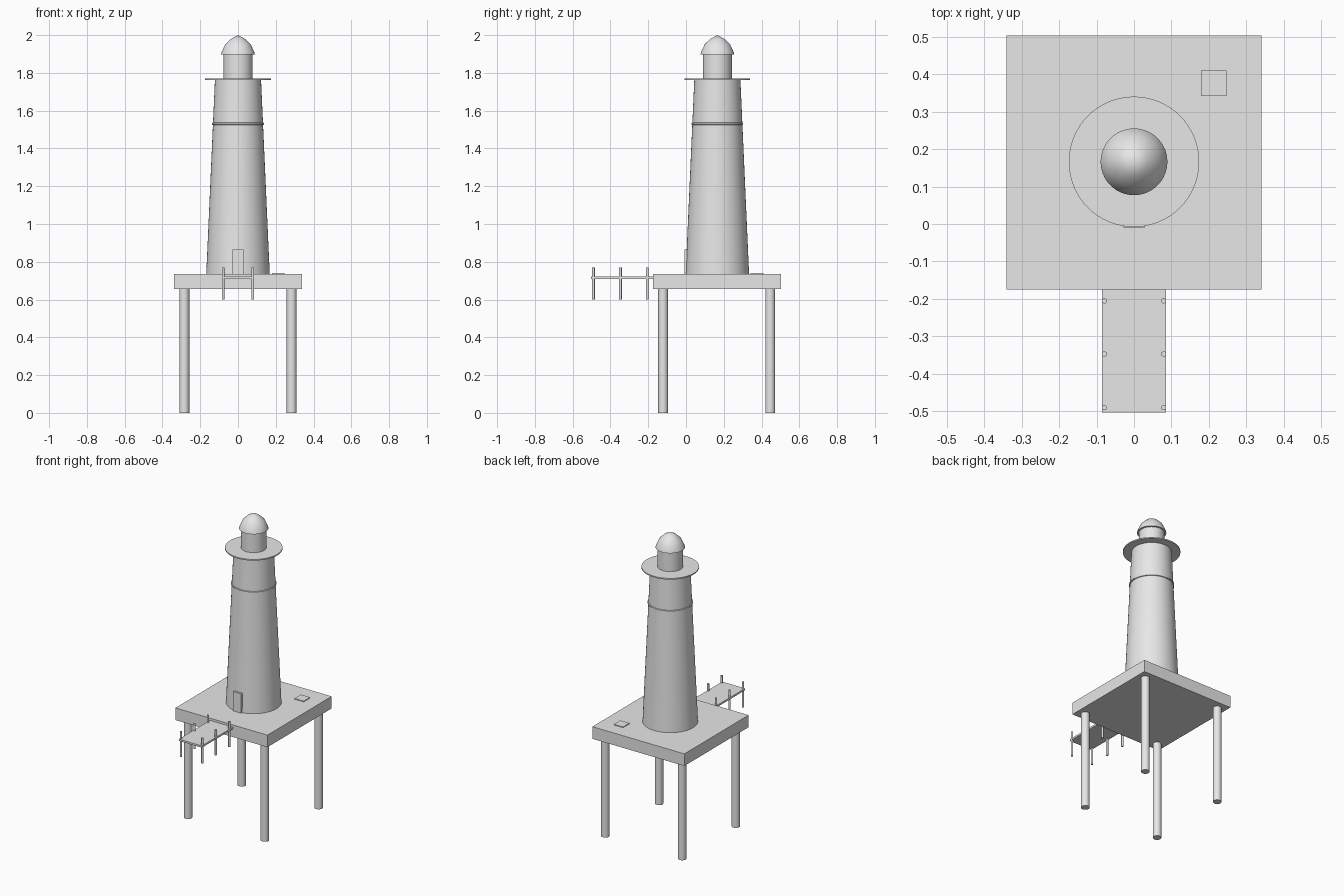
import bpy, bmesh, math

if "Cube" in bpy.data.objects:
    bpy.data.objects.remove(bpy.data.objects["Cube"])

grey = bpy.data.materials.new("light_grey")
grey.diffuse_color = (0.8, 0.8, 0.8, 1)
grey.use_nodes = True
grey.node_tree.nodes["Principled BSDF"].inputs["Base Color"].default_value = grey.diffuse_color
TY = 0.166  # tower axis


def finish(name, bm, smooth=False):
    bmesh.ops.recalc_face_normals(bm, faces=bm.faces)
    me = bpy.data.meshes.new(name)
    bm.to_mesh(me)
    bm.free()
    me.materials.append(grey)
    ob = bpy.data.objects.new(name, me)
    bpy.context.collection.objects.link(ob)
    if smooth:
        bpy.ops.object.select_all(action='DESELECT')
        ob.select_set(True)
        bpy.context.view_layer.objects.active = ob
        bpy.ops.object.shade_smooth_by_angle(angle=math.radians(35))
    return ob


def box(name, x0, x1, y0, y1, z0, z1):
    bm = bmesh.new()
    bmesh.ops.create_cube(bm, size=1)
    for v in bm.verts:
        v.co = (x1 if v.co.x > 0 else x0,
                y1 if v.co.y > 0 else y0,
                z1 if v.co.z > 0 else z0)
    return finish(name, bm)


def lathe(name, x, y, profile, n=64):
    """Closed solid of revolution from (radius, z) points, bottom to top."""
    bm = bmesh.new()
    rings = []
    for r, z in profile:
        if r == 0:
            rings.append([bm.verts.new((x, y, z))] * n)
        else:
            rings.append([bm.verts.new((x + r * math.cos(2 * math.pi * i / n),
                                        y + r * math.sin(2 * math.pi * i / n), z))
                          for i in range(n)])
    for a, b in zip(rings, rings[1:]):
        for i in range(n):
            j = (i + 1) % n
            vs = list(dict.fromkeys([a[i], a[j], b[j], b[i]]))
            bm.faces.new(vs)
    for ring in (rings[0], rings[-1]):
        if ring[0] is not ring[1]:
            bm.faces.new(ring)
    return finish(name, bm, True)


# Platform on four round piles
box("platform", -0.34, 0.34, -0.175, 0.503, 0.655, 0.736)
for sx in (-1, 1):
    for label, y in (("front", -0.121), ("back", 0.446)):
        side = "left" if sx < 0 else "right"
        lathe(f"{label}_{side}_pile", sx * 0.284, y, [(0.026, 0), (0.026, 0.657)], 32)

# Tapered tower with a band, gallery, lantern room and dome
lathe("tower", 0, TY, [(0.168, 0.735), (0.122, 1.765)])
lathe("tower_band", 0, TY, [(0.133, 1.525), (0.137, 1.527), (0.137, 1.535), (0.132, 1.537)])
lathe("gallery", 0, TY, [(0.174, 1.762), (0.174, 1.77)])
lathe("lantern_room", 0, TY, [(0.077, 1.769), (0.077, 1.9)])
lathe("dome", 0, TY, [(0.089, 1.898), (0.086, 1.91), (0.067, 1.952), (0.037, 1.98), (0, 2.0)])

# Door and deck hatch
box("door", -0.03, 0.03, -0.009, 0.06, 0.735, 0.865)
box("hatch", 0.179, 0.247, 0.341, 0.409, 0.735, 0.741)

# Landing walkway with posts
box("walkway", -0.085, 0.085, -0.503, -0.175, 0.709, 0.721)
for i, y in enumerate((-0.49, -0.347, -0.205)):
    for sx, side in ((-1, "left"), (1, "right")):
        lathe(f"walkway_post_{side}_{i + 1}", sx * 0.079, y, [(0.007, 0.6), (0.007, 0.769)], 16)
